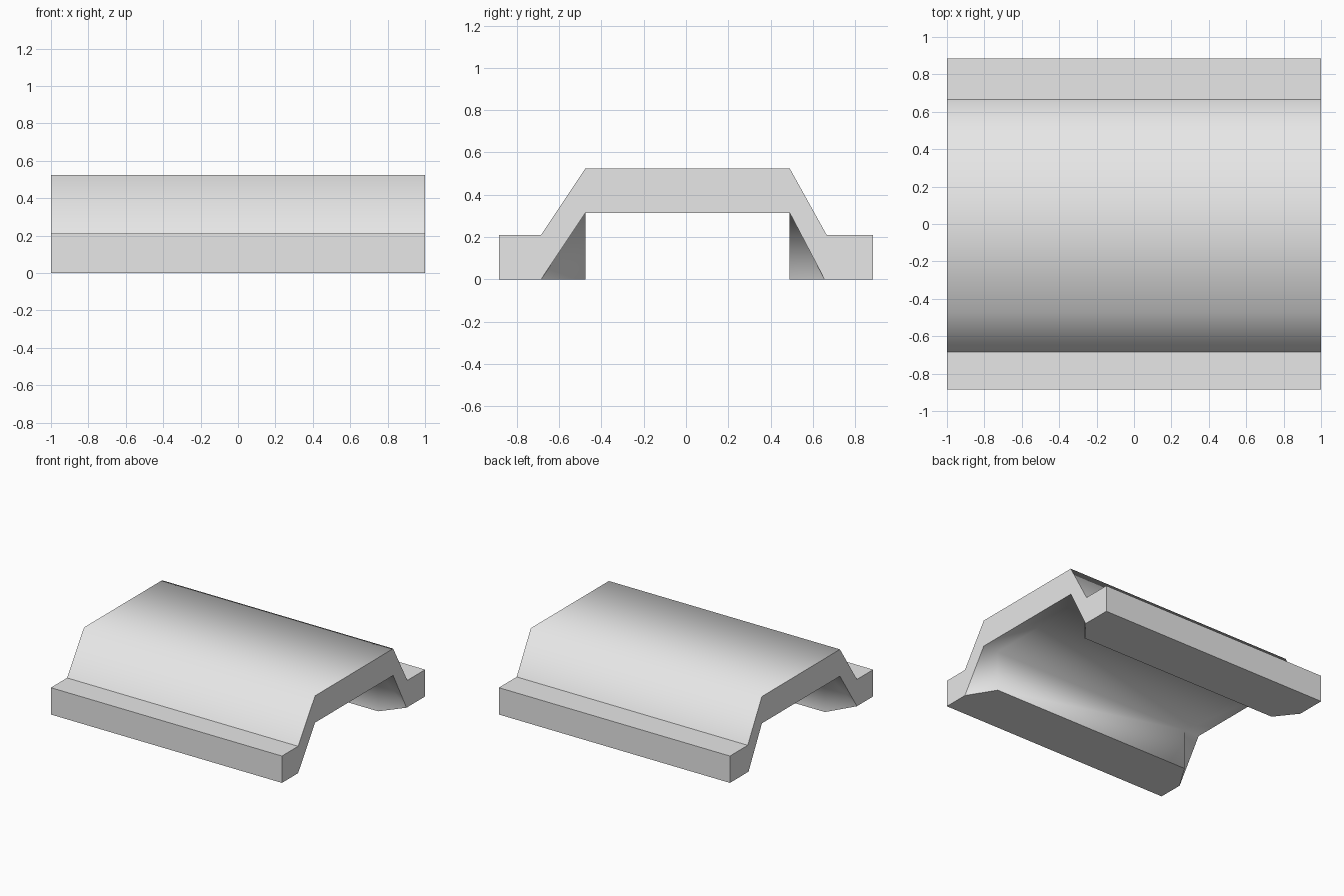
import bpy
import bmesh

if "Cube" in bpy.data.objects:
    bpy.data.objects.remove(bpy.data.objects["Cube"], do_unlink=True)

# Single light grey material
grey = bpy.data.materials.new("light_grey")
grey.use_nodes = True
colour = (0.8, 0.8, 0.8, 1)
grey.diffuse_color = colour
grey.node_tree.nodes["Principled BSDF"].inputs["Base Color"].default_value = colour

# Hat-shaped profile (y, z): front rail, raised deck, back rail, hollow underside
outer = [(-0.885, 0), (-0.885, 0.21), (-0.685, 0.21), (-0.475, 0.525),
         (0.49, 0.525), (0.665, 0.21), (0.885, 0.21), (0.885, 0)]
end_profile = outer + [(0.655, 0), (0.49, 0.315), (-0.475, 0.315), (-0.685, 0)]
# Inside, the tunnel walls stand upright; they flare out towards both ends
mid_profile = outer + [(0.49, 0), (0.49, 0.315), (-0.475, 0.315), (-0.475, 0)]

# Smooth-shaded groups of profile segments: 0 = deck shell, 1 = tunnel
smooth_group = {2: 0, 3: 0, 4: 0, 8: 1, 9: 1, 10: 1}

bm = bmesh.new()
sections = [(-1, end_profile), (-0.87, mid_profile), (0.87, mid_profile), (1, end_profile)]
rings = [[bm.verts.new((x, y, z)) for y, z in profile] for x, profile in sections]
group = {}
count = len(end_profile)


def add_face(verts, key):
    group[bm.faces.new(verts)] = key


# End caps
add_face(rings[0], "left_cap")
add_face(rings[-1][::-1], "right_cap")

# Skin between the sections
for s, (a, b) in enumerate(zip(rings, rings[1:])):
    for i in range(count):
        j = (i + 1) % count
        key = smooth_group.get(i, f"flat {i}")
        if i in (8, 10) and s != 1:
            # Flared corner folded from its foot at the end to the upright wall top
            end, mid = (a, b) if s == 0 else (b, a)
            foot, top = (i, j) if i == 8 else (j, i)
            add_face((end[foot], mid[top], end[top]), key)
            add_face((end[foot], mid[foot], mid[top]), key)
        else:
            add_face((a[i], b[i], b[j], a[j]), key)

bmesh.ops.recalc_face_normals(bm, faces=bm.faces)

# Smooth shading inside a group, sharp edges between groups
for face in bm.faces:
    face.smooth = True
for edge in bm.edges:
    edge.smooth = len({group[f] for f in edge.link_faces}) == 1

mesh = bpy.data.meshes.new("channel_cover")
bm.to_mesh(mesh)
bm.free()
mesh.materials.append(grey)
cover = bpy.data.objects.new("channel_cover", mesh)
bpy.context.collection.objects.link(cover)
